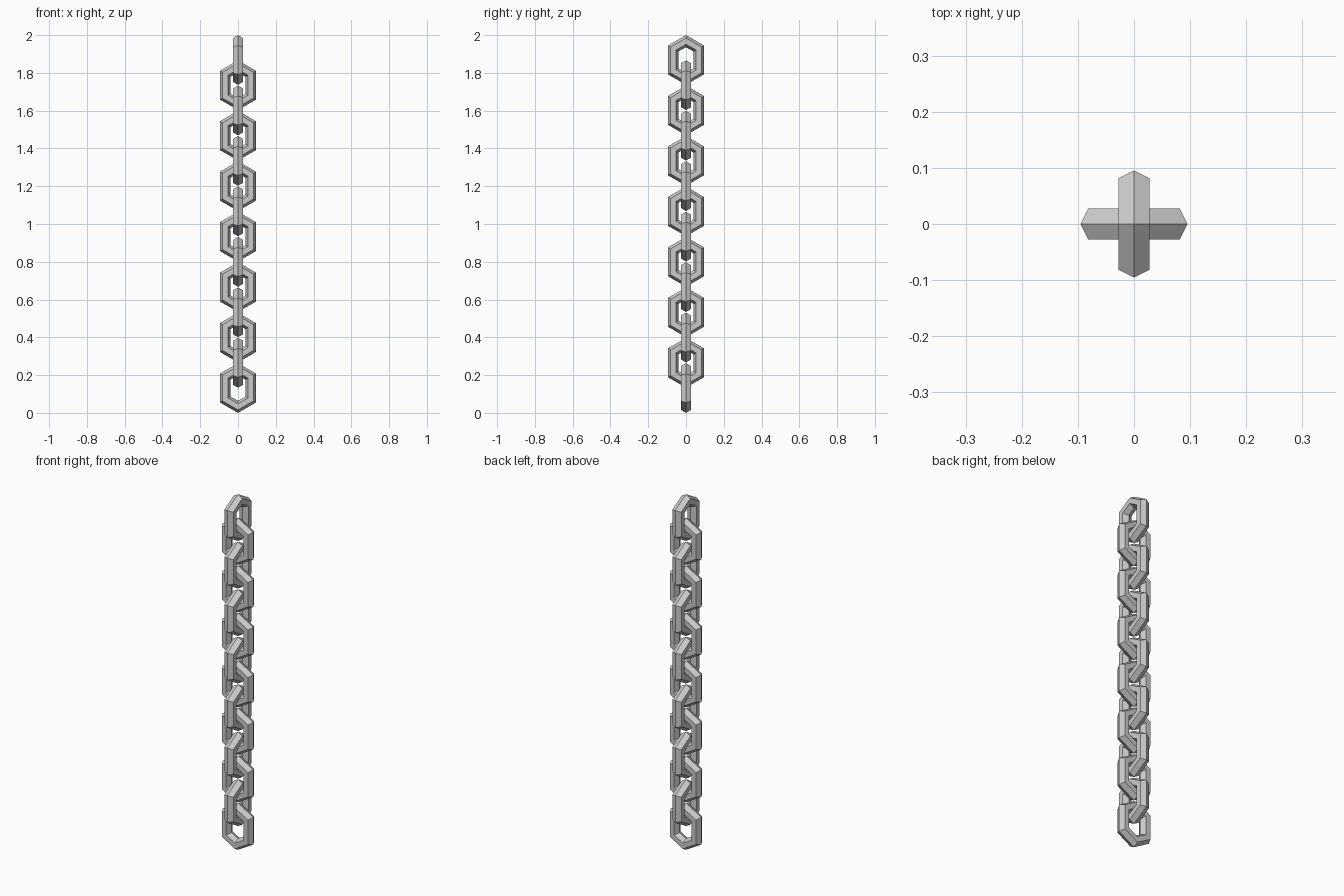
import bpy
from math import cos, sin, pi

if "Cube" in bpy.data.objects:
    bpy.data.objects.remove(bpy.data.objects["Cube"])

COUNT = 14        # links in the chain
HEIGHT = 0.263    # outer height of one link
MAJOR, MINOR = 0.0783, 0.032
STRETCH = HEIGHT / 2 - MAJOR - MINOR
STEP = (2 - HEIGHT) / (COUNT - 1)


def link_mesh():
    """Six-segment ring with a hexagonal section, halves pulled apart along z."""
    verts, faces = [], []
    for i in range(6):
        a = pi / 6 + i * pi / 3
        shift = STRETCH if sin(a) > 0 else -STRETCH
        for j in range(6):
            b = j * pi / 3
            r = MAJOR + MINOR * cos(b)
            verts.append((r * cos(a), MINOR * sin(b), r * sin(a) + shift))
            n, k = (i + 1) % 6, (j + 1) % 6
            faces.append((i * 6 + j, i * 6 + k, n * 6 + k, n * 6 + j))
    mesh = bpy.data.meshes.new("chain_link")
    mesh.from_pydata(verts, [], faces)
    mesh.update()
    return mesh


# Interlocked links, each turned a quarter from the one below
mesh = link_mesh()
for n in range(COUNT):
    link = bpy.data.objects.new(f"chain_link_{n + 1}", mesh)
    link.location.z = HEIGHT / 2 + n * STEP
    link.rotation_euler.z = (n % 2) * pi / 2
    bpy.context.collection.objects.link(link)
